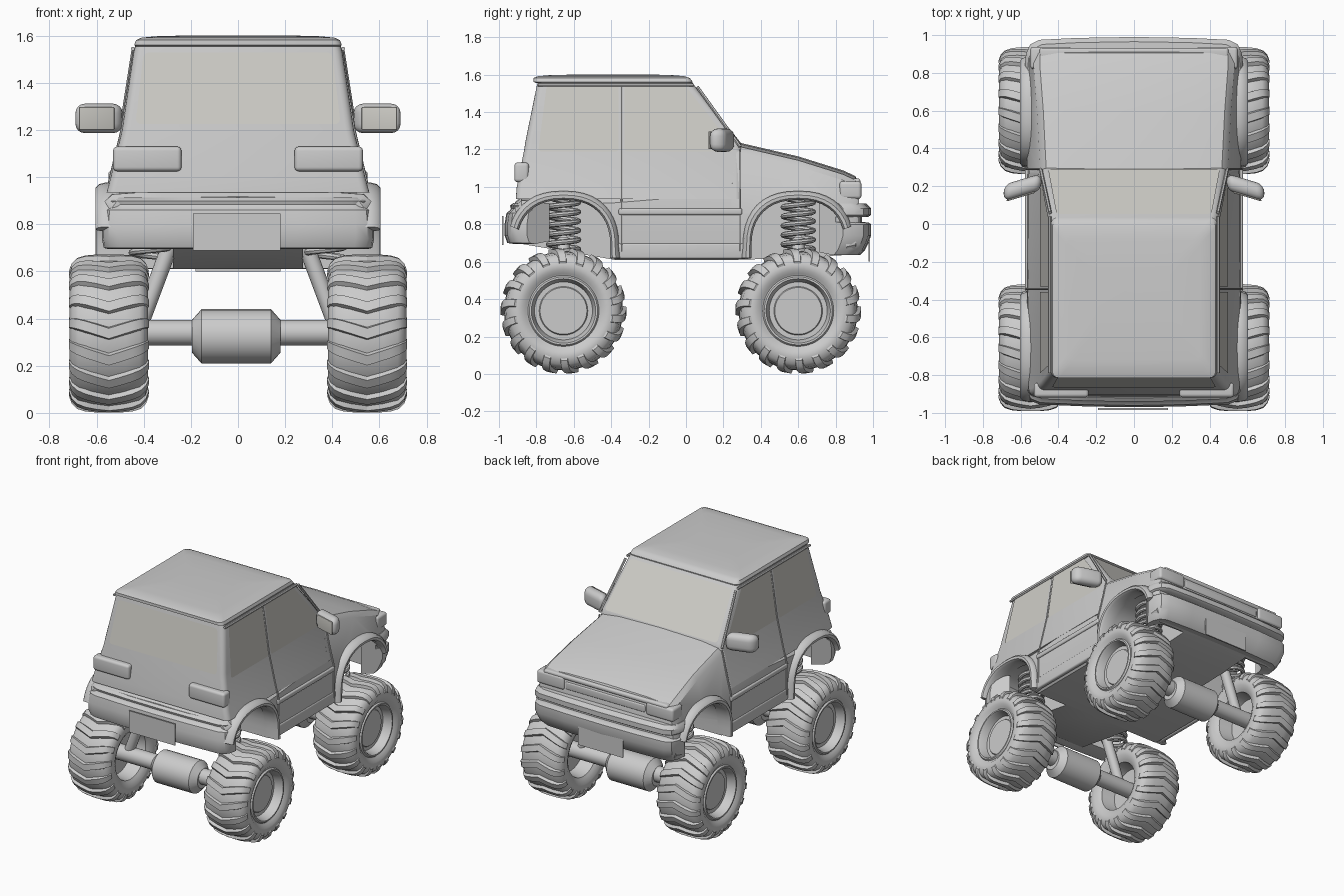
import bpy, bmesh
from math import sin, cos, pi, radians
from mathutils import Vector

if "Cube" in bpy.data.objects:
    bpy.data.objects.remove(bpy.data.objects["Cube"])

glass = bpy.data.materials.new("window_grey")
glass.diffuse_color = (0.62, 0.61, 0.57, 1)
glass.use_nodes = True
glass.node_tree.nodes["Principled BSDF"].inputs["Base Color"].default_value = glass.diffuse_color


def finish(name, bm, mat=None, cutter=None, smooth=35):
    bmesh.ops.recalc_face_normals(bm, faces=bm.faces)
    me = bpy.data.meshes.new(name)
    bm.to_mesh(me)
    bm.free()
    o = bpy.data.objects.new(name, me)
    bpy.context.collection.objects.link(o)
    if mat:
        me.materials.append(mat)
    bpy.ops.object.select_all(action='DESELECT')
    o.select_set(True)
    bpy.context.view_layer.objects.active = o
    if cutter:
        m = o.modifiers.new("cut", 'BOOLEAN')
        m.operation, m.object = 'DIFFERENCE', cutter
        bpy.ops.object.modifier_apply(modifier="cut")
    bpy.ops.object.shade_smooth_by_angle(angle=radians(smooth))
    return o


def loft(bm, rings, caps=True):
    vs = [[bm.verts.new(p) for p in r] for r in rings]
    n = len(vs[0])
    for a, b in zip(vs, vs[1:]):
        for i in range(n):
            j = (i + 1) % n
            bm.faces.new((a[i], a[j], b[j], b[i]))
    if caps:
        bm.faces.new(vs[0])
        bm.faces.new(vs[-1])


def lathe(bm, profile, c, s=1, n=48):
    loft(bm, [[(c[0] + s * u, c[1] + r * cos(2 * pi * i / n), c[2] + r * sin(2 * pi * i / n))
               for i in range(n)] for u, r in profile])


def tube(bm, path, r, n=10):
    path = [Vector(p) for p in path]
    rings = []
    for i, p in enumerate(path):
        t = (path[min(i + 1, len(path) - 1)] - path[max(i - 1, 0)]).normalized()
        a = t.cross(Vector((0, 0, 1)) if abs(t.z) < 0.95 else Vector((0, 1, 0))).normalized()
        b = t.cross(a)
        rings.append([p + r * (a * cos(2 * pi * k / n) + b * sin(2 * pi * k / n)) for k in range(n)])
    loft(bm, rings)


def box(name, lo, hi, bevel=0.0, mat=None, skew=0.0):
    bm = bmesh.new()
    bmesh.ops.create_cube(bm, size=1)
    for v in bm.verts:
        v.co = Vector([(lo[i] + hi[i]) / 2 + v.co[i] * (hi[i] - lo[i]) for i in range(3)])
    if bevel:
        bmesh.ops.bevel(bm, geom=bm.edges[:], offset=bevel, segments=4, profile=0.5, affect='EDGES')
    for v in bm.verts:
        v.co.y -= skew * (abs(v.co.x) - 0.6)
    return finish(name, bm, mat)


def pane(name, pts, rounding=0.025):
    bm = bmesh.new()
    bm.faces.new([bm.verts.new(p) for p in pts])
    bmesh.ops.bevel(bm, geom=bm.verts[:], offset=rounding, segments=4, profile=0.5, affect='VERTICES')
    return finish(name, bm, glass)


def width(z):
    pts = [(0.6, 0.555), (0.66, 0.567), (0.9, 0.567), (0.98, 0.545), (1.2, 0.492), (1.53, 0.443), (1.7, 0.4)]
    for (a, wa), (b, wb) in zip(pts, pts[1:]):
        if z <= b:
            return wa + (wb - wa) * (z - a) / (b - a)


def arch(yc, k, z0=0.68, n=20):
    # wheel arch outline, k = radius
    f = lambda v: (abs(v) ** 0.85) * (1 if v >= 0 else -1)
    return [(yc + k * f(cos(pi * i / n)), z0 + k * f(sin(pi * i / n))) for i in range(n + 1)]


AXLES = (("rear", -0.655, -1), ("front", 0.60, 1))
SIDES = (("left", -1), ("right", 1))

# Wheel well cutter
bm = bmesh.new()
for _, yc, _e in AXLES:
    for _, s in SIDES:
        out = arch(yc, 0.255) + [(yc - 0.255, 0.4), (yc + 0.255, 0.4)]
        loft(bm, [[(s * x, y, z) for y, z in out] for x in (0.275, 0.9)])
wells = finish("wheel_well_cutter", bm)
wells.hide_render = True

# Lower body with hood: y, bottom z, top z, width factor
bm = bmesh.new()
rings = []
for y, zb, zt, f in ((-0.915, .72, .90, .95), (-0.88, .695, .93, 1), (-0.38, .61, .95, 1), (0.24, .61, 1.0, 1),
                     (0.27, .61, 1.222, 1), (0.6, .62, 1.145, 1), (0.84, .635, 1.07, 1), (0.905, .65, 1.04, .985),
                     (0.925, .70, 1.0, .96)):
    half = [(0, zb), (width(zb) - .03, zb)]
    half += [(width(z), z) for z in (zb + .04, .75 + (zb - .61) * .3, min(.86, zt - .06), zt - .035)]
    half += [(width(zt) - .025, zt - .003), (.33, zt + .012), (0, zt + .018)]
    rings.append([(x * f, y, z) for x, z in half] + [(-x * f, y, z) for x, z in half[-2:0:-1]])
loft(bm, rings)
finish("lower_body", bm, cutter=wells)


def rounded_ring(z, yb, yf, w, r=0.035):
    pts = []
    for cx, cy, a0 in ((w - r, yf - r, 0), (-w + r, yf - r, 90), (-w + r, yb + r, 180), (w - r, yb + r, 270)):
        for k in range(5):
            a = radians(a0 + 22.5 * k)
            pts.append((cx + r * cos(a), cy + r * sin(a), z))
    return pts


# Cabin and roof
bm = bmesh.new()
loft(bm, [rounded_ring(z, yb, yf, width(z)) for z, yb, yf in
          ((.935, -.91, .30), (1.0, -.905, .30), (1.2, -.865, .30), (1.24, -.859, .29), (1.53, -.80, .055),
           (1.575, -.79, .02))])
finish("cabin", bm)
bm = bmesh.new()
loft(bm, [rounded_ring(*a) for a in ((1.555, -.80, .035, .436), (1.562, -.815, .035, .44), (1.582, -.815, .02, .432),
                                     (1.592, -.79, -.01, .41), (1.598, -.72, -.08, .35), (1.602, -.5, -.25, .2))])
finish("roof_panel", bm)

# Windows lie just outside the cabin planes
for side, s in SIDES:
    for name, pts in (("rear", [(-.79, 1.19), (-.36, 1.19), (-.36, 1.54), (-.745, 1.54)]),
                      ("front", [(-.33, 1.19), (.255, 1.19), (.245, 1.225), (.0, 1.535), (-.33, 1.54)])):
        pane(f"{side}_{name}_side_window", [(s * (.497 - (z - 1.2) * .148), y, z) for y, z in pts], .014)
pane("rear_window", [(x, -.870 + (z - 1.2) * .197, z)
                     for x, z in ((-.435, 1.225), (.435, 1.225), (.40, 1.53), (-.40, 1.53))])
pane("windshield", [(x, .296 - (z - 1.24) * .81, z)
                    for x, z in ((-.455, 1.245), (.455, 1.245), (.41, 1.54), (-.41, 1.54))])

# Bumpers: half plan path mirrored, swept with a section of (inset scale, z)
for name, path, sec in (
        ("rear_bumper", [(.578, -.85), (.572, -.90), (.55, -.935), (.50, -.955), (.25, -.966), (0, -.97)],
         [(.86, .71), (.95, .695), (.985, .70), (1, .74), (1, .80), (.99, .86), (.97, .875), (.965, .885),
          (.97, .90), (.95, .915), (.86, .915)]),
        ("front_bumper", [(.578, .84), (.572, .90), (.55, .95), (.50, .975), (.3, .985), (0, .99)],
         [(.85, .65), (.94, .635), (.965, .66), (.985, .70), (1, .74), (1, .80), (.985, .81), (.95, .812), (.95, .838),
          (.985, .84), (1, .85), (1, .885), (.975, .91), (.85, .915)])):
    bm = bmesh.new()
    full = path + [(-x, y) for x, y in path[-2::-1]]
    loft(bm, [[(x * k, y * k, z) for k, z in sec] for x, y in full])
    finish(name, bm)

# Number plates, grille and lights
box("rear_plate", (-.19, -.985, .69), (.18, -.975, .845))
box("front_plate", (-.18, .975, .60), (.18, .985, .745))
box("grille", (-.32, .90, .945), (.32, .932, 1.0), .01)
box("hood_lip", (-.50, .87, 1.012), (.50, .932, 1.045), .014)
for side, s in SIDES:
    def mbox(name, lo, hi, *a, **k):
        xs = sorted((s * lo[0], s * hi[0]))
        return box(f"{side}_{name}", (xs[0],) + lo[1:], (xs[1],) + hi[1:], *a, **k)
    mbox("tail_light", (.24, -.918, 1.025), (.53, -.84, 1.13), .018)
    mbox("headlight", (.33, .82, .935), (.55, .938, 1.03), .018)
    mbox("mirror_housing", (.49, .145, 1.187), (.69, .235, 1.312), .04, skew=.3)
    mbox("mirror_glass", (.525, .142, 1.202), (.675, .15, 1.297), .0035, glass, skew=.3)
    mbox("sill_strip", (.54, -.385, .615), (.572, .335, .70), .012)
    mbox("side_moulding", (.55, -.36, .85), (.577, .30, .885), .01)

    # Door seams
    bm = bmesh.new()
    for y, top in ((-.345, 1.55), (.29, 1.2)):
        tube(bm, [(s * (width(z) + .001), y, z) for z in (.63, .66, .75, .9, .98, 1.2, top)], .006, 6)
    tube(bm, [(s * .494, .29, 1.215), (s * .444, .06, 1.535)], .009, 6)
    tube(bm, [(s * .446, -.79, 1.545), (s * .446, .04, 1.545)], .009, 6)
    finish(f"{side}_door_trim", bm)

    for end, yc, e in AXLES:
        # Flared wheel arch
        bm = bmesh.new()
        rings = []
        inner, outer = arch(yc, .25), arch(yc, .298)
        stations = [(a, b) for a, b in zip(inner, outer)]
        stations = stations[:-2] if e < 0 else stations[2:]
        leg = ((yc - e * .25, .62), (yc - e * .305, .62))
        stations = [leg] + stations if e < 0 else stations + [leg]
        for a, b in stations:
            rings.append([(s * x, a[0] + (b[0] - a[0]) * t, a[1] + (b[1] - a[1]) * t) for t, x in
                          ((0, .50), (0, .585), (.2, .602), (.55, .604), (.85, .59), (1, .56), (.9, .50))])
        loft(bm, rings)
        finish(f"{side}_{end}_arch_flare", bm)

        # Coil spring and suspension strut
        bm = bmesh.new()
        tube(bm, [(s * .37 + .08 * cos(a), yc + .08 * sin(a), .655 + .28 * k / 90)
                  for k in range(91) for a in (2 * pi * k / 16,)], .015, 8)
        finish(f"{side}_{end}_spring", bm)
        bm = bmesh.new()
        tube(bm, [(s * .285, yc, .72), (s * .42, yc, .36)], .035, 16)
        finish(f"{side}_{end}_strut", bm)

        # Tyre with rim
        c = (s * .548, yc, .337)
        bm = bmesh.new()
        lathe(bm, [(.10, .0001), (.10, .125), (.092, .13), (.092, .155), (.14, .165), (.155, .172), (.155, .182),
                   (.145, .19), (.15, .20), (.165, .22), (.167, .25), (.155, .285), (.13, .305), (.07, .315), (0, .318),
                   (-.07, .315), (-.13, .305), (-.155, .285), (-.167, .25), (-.165, .22), (-.15, .19), (-.14, .175),
                   (-.04, .16), (-.03, .0001)], c, s)
        finish(f"{side}_{end}_wheel", bm)

        # Chevron tread lugs
        bm = bmesh.new()
        half = [(0, .337), (.05, .336), (.10, .331), (.135, .32), (.158, .297), (.17, .265)]
        prof = [(-u, r) for u, r in half[:0:-1]] + half
        for k in range(18):
            rings = []
            for u, r in prof:
                a = 2 * pi * k / 18 - .95 * abs(u)
                sh = .012 if abs(u) > .15 else 0
                rings.append([(c[0] + u - (sh if u > 0 else -sh) * (q < r), c[1] + q * cos(a + d), c[2] + q * sin(a + d))
                              for q, d in ((r - .03, -.095), (r, -.065), (r, .065), (r - .03, .095))])
            loft(bm, rings)
        finish(f"{side}_{end}_tread", bm, smooth=28)

# Axles with differential housings
for end, yc, _e in AXLES:
    bm = bmesh.new()
    lathe(bm, [(-.53, .055), (.53, .055)], (0, yc, .34), n=24)
    lathe(bm, [(-.195, .07), (-.155, .115), (.14, .115), (.18, .07)], (0, yc, .325), n=24)
    finish(f"{end}_axle", bm)
